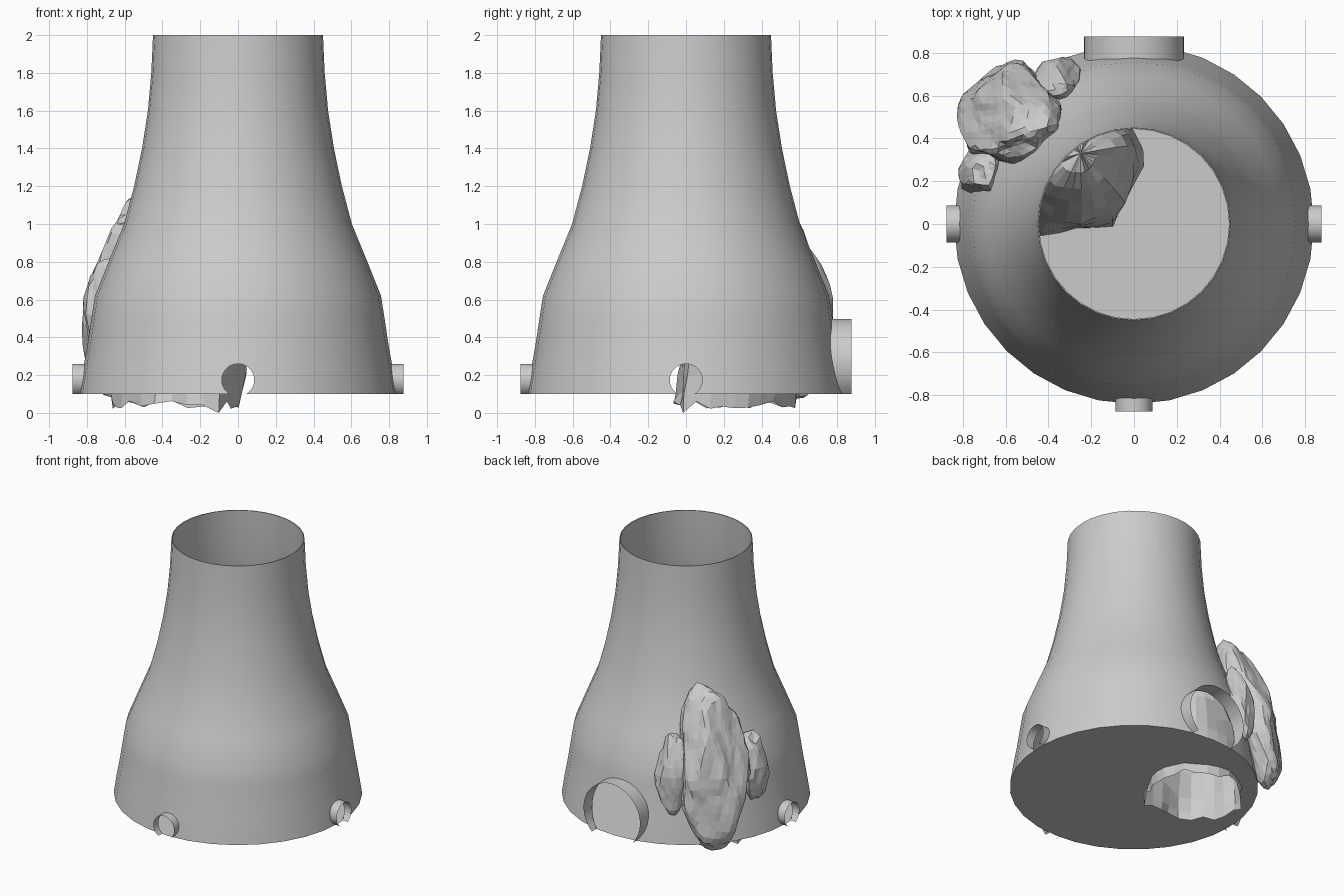
import bpy, bmesh, math, random
from mathutils import Vector, Matrix, noise

if "Cube" in bpy.data.objects:
    bpy.data.objects.remove(bpy.data.objects["Cube"])

random.seed(4)
SIDES = 32
FLOOR = 0.1
PROFILE = [(0.1, .84), (0.23, .82), (0.36, .797), (0.5, .776), (0.62, .757), (0.8, .685),
           (1.0, .603), (1.2, .55), (1.4, .508), (1.6, .477), (1.8, .459), (2.0, .45)]


def make_object(name, bm, smooth=False):
    mesh = bpy.data.meshes.new(name)
    bm.to_mesh(mesh)
    bm.free()
    ob = bpy.data.objects.new(name, mesh)
    bpy.context.collection.objects.link(ob)
    bpy.ops.object.select_all(action='DESELECT')
    bpy.context.view_layer.objects.active = ob
    ob.select_set(True)
    if smooth:
        bpy.ops.object.shade_smooth_by_angle(angle=math.radians(35))
    return ob


def wall_radius(z):
    for (z0, r0), (z1, r1) in zip(PROFILE, PROFILE[1:]):
        if z <= z1:
            return r0 + (r1 - r0) * (z - z0) / (z1 - z0)
    return PROFILE[-1][1]


def bridge(bm, a, b, closed=True):
    n = len(a)
    for i in range(n if closed else n - 1):
        j = (i + 1) % n
        bm.faces.new((a[i], a[j], b[j], b[i]))


def circle(bm, r, z):
    return [bm.verts.new((r * math.cos(2 * math.pi * i / SIDES),
                          r * math.sin(2 * math.pi * i / SIDES), z)) for i in range(SIDES)]


# Flared thin-walled body
bm = bmesh.new()
loop = [(z, r) for z, r in PROFILE] + [(z, r - 0.006) for z, r in reversed(PROFILE)]
rings = [circle(bm, r, z) for z, r in loop]
for k in range(len(rings)):
    bridge(bm, rings[k], rings[(k + 1) % len(rings)])
bmesh.ops.recalc_face_normals(bm, faces=bm.faces)
body = make_object("body_shell", bm)

# Ports: name, turn about z from the back, radius, centre height
PORTS = [("back_door_collar", 0, .233, .265), ("left_port_collar", 90, .086, .174),
         ("front_port_collar", 180, .086, .174), ("right_port_collar", 270, .086, .174)]

for name, turn, rad, zc in PORTS:
    rot = Matrix.Rotation(math.radians(turn), 4, 'Z')
    # Opening cut through the wall
    bm = bmesh.new()
    bmesh.ops.create_cone(bm, cap_ends=True, segments=32, radius1=rad, radius2=rad, depth=0.5,
                          matrix=rot @ Matrix.Translation((0, .8, zc)) @ Matrix.Rotation(math.pi / 2, 4, 'X'))
    cutter = make_object(name + "_cutter", bm)
    cutter.hide_render = True
    mod = body.modifiers.new("opening", 'BOOLEAN')
    mod.operation = 'DIFFERENCE'
    mod.solver = 'EXACT'
    mod.object = cutter
    bpy.context.view_layer.objects.active = body
    bpy.ops.object.modifier_apply(modifier=mod.name)
    bpy.data.objects.remove(cutter)
    # Collar from the wall outwards, cut off level with the floor
    bm = bmesh.new()
    end = math.acos(max(-1, (FLOOR - zc) / rad))
    inner, outer = [], []
    for i in range(33):
        a = -end + 2 * end * i / 32
        x, z = rad * math.sin(a), zc + rad * math.cos(a)
        inner.append(bm.verts.new(rot @ Vector((x, math.sqrt(wall_radius(z) ** 2 - x * x) - .005, z))))
        outer.append(bm.verts.new(rot @ Vector((x, .875, z))))
    bridge(bm, inner, outer, closed=False)
    make_object(name, bm, True)

bpy.ops.object.select_all(action='DESELECT')
bpy.context.view_layer.objects.active = body
body.select_set(True)
bpy.ops.object.shade_smooth_by_angle(angle=math.radians(35))

# Hollow inner rock, its ragged foot passing through the floor
N = 26
LEVELS = [(.03, 1.0), (.1, 1.0), (.22, 1.0), (.36, .96), (.5, .9), (.64, .8),
          (.78, .66), (.9, .48), (.98, .25)]
bm = bmesh.new()
rings = []
hole = []
for k, (z, s) in enumerate(LEVELS):
    ring = []
    for i in range(N):
        a = 2 * math.pi * i / N
        d = Vector((math.cos(a), math.sin(a), z * 1.5))
        w = s * (1 + .16 * noise.noise(d * 1.7) + random.uniform(-.03, .03))
        zz = z
        if k == 0:
            zz = 0 if i == 22 else random.uniform(.02, .07)
        elif k > 1:
            zz += random.uniform(-.025, .025)
        co = (-.31 + .05 * z + .34 * w * math.cos(a), .255 + .07 * z + .31 * w * math.sin(a), zz)
        ring.append(bm.verts.new(co))
        if k == 1:
            hole.append(co)
    rings.append(ring)
for a, b in zip(rings, rings[1:]):
    bridge(bm, a, b)
tip = bm.verts.new((-.25, .33, 1.02))
for i in range(N):
    bm.faces.new((rings[-1][i], rings[-1][(i + 1) % N], tip))
make_object("inner_rock", bm)

# Floor disc with the rock's opening
bm = bmesh.new()
for pts in (circle(bm, .838, FLOOR), [bm.verts.new(c) for c in hole]):
    for i in range(len(pts)):
        bm.edges.new((pts[i], pts[(i + 1) % len(pts)]))
bmesh.ops.triangle_fill(bm, use_beauty=True, use_dissolve=False, edges=bm.edges[:], normal=(0, 0, 1))
make_object("floor", bm)


def rock(name, centre, size, lean, seed, detail):
    """Chipped boulder: sphere clipped by random planes, roughened, leaning on the wall."""
    rnd = random.Random(seed)
    planes = [(Vector([rnd.gauss(0, 1) for _ in range(3)]).normalized(), rnd.uniform(.8, .95))
              for _ in range(16)]
    az = math.atan2(centre[1], centre[0])
    m = (Matrix.Translation(centre) @ Matrix.Rotation(az, 4, 'Z')
         @ Matrix.Rotation(-lean, 4, 'Y') @ Matrix.Diagonal((*size, 1)))
    bm = bmesh.new()
    bmesh.ops.create_icosphere(bm, subdivisions=detail, radius=1)
    for v in bm.verts:
        d = v.co.normalized()
        r = min([1.06] + [h / d.dot(n) for n, h in planes if d.dot(n) > .1])
        r += .09 * noise.noise(d * 2.5 + Vector((seed, 0, 0))) + .03 * noise.noise(d * 7)
        v.co = m @ (d * r)
    make_object(name, bm)


# Boulders leaning against the outside (radial, tangential, vertical half sizes)
rock("outer_rock_large", (-.565, .505, .65), (.19, .25, .54), math.radians(17), 3, 4)
rock("outer_rock_left", (-.715, .245, .59), (.10, .115, .26), math.radians(10), 8, 3)
rock("outer_rock_back", (-.36, .675, .59), (.10, .115, .27), math.radians(10), 12, 3)
